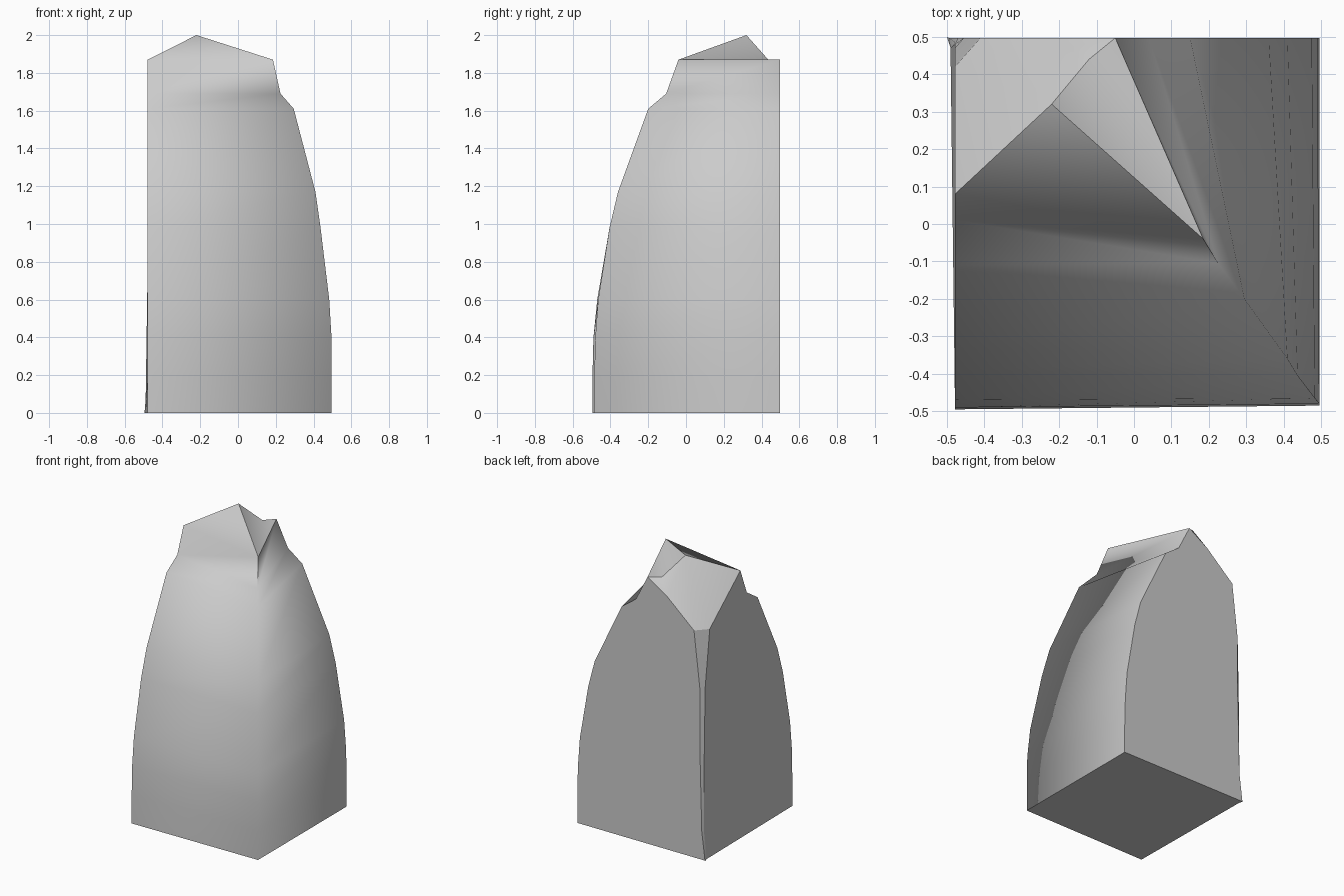
import bpy, bmesh

if "Cube" in bpy.data.objects:
    bpy.data.objects.remove(bpy.data.objects["Cube"])

# Rings of the curved shell: z, y at left end, corner x, corner y, x at back end
RINGS = [
    (0.00, -0.495, 0.495, -0.485, 0.495),
    (0.20, -0.495, 0.495, -0.485, 0.495),
    (0.40, -0.490, 0.495, -0.480, 0.490),
    (0.60, -0.470, 0.483, -0.465, 0.475),
    (0.98, -0.390, 0.437, -0.405, 0.410),
    (1.17, -0.330, 0.410, -0.360, 0.360),
    (1.61, -0.110, 0.295, -0.200, 0.150),
    (1.69, 0.010, 0.225, -0.105, 0.040),
    (1.87, 0.080, 0.185, -0.040, -0.050),
]
# Narrow bevel on the back left corner: z, x on back face, y on left face
BEVEL = [(0.0, -0.495, 0.47), (0.2, -0.47, 0.485), (0.8, -0.455, 0.48),
         (1.2, -0.455, 0.47), (1.59, -0.41, 0.42)]
LEFT, BACK = -0.478, 0.497

bm = bmesh.new()
groups = {}


def vert(x, y, z):
    return bm.verts.new((x, y, z))


def face(group, *verts):
    f = bm.faces.new(verts)
    f.smooth = True
    groups[f] = group


# Curved front and right walls
left = [vert(LEFT, yl, z) for z, yl, *_ in RINGS]
corner = [vert(xr, yr, z) for z, _, xr, yr, _ in RINGS]
back = [vert(xb, BACK, z) for z, *_, xb in RINGS]
for i in range(len(RINGS) - 1):
    face("shell", left[i], corner[i], corner[i + 1], left[i + 1])
    face("shell", corner[i], back[i], back[i + 1], corner[i + 1])

# Bevel strip
bev_back = [vert(x, BACK, z) for z, x, _ in BEVEL]
bev_left = [vert(LEFT, y, z) for z, _, y in BEVEL]
for i in range(len(BEVEL) - 1):
    face("bevel", bev_back[i], bev_left[i], bev_left[i + 1], bev_back[i + 1])

# Faceted roof with a notch beside the peak
peak = vert(-0.22, 0.32, 2.0)
notch = vert(-0.12, 0.44, 1.865)
arch = vert(-0.20, BACK, 1.775)
L, F, A = left[-1], corner[-1], back[-1]
face("shell", L, F, peak)
face("notch", peak, F, notch)
face("notch", F, A, notch)
face("roof", notch, A, arch)
face("roof", notch, arch, peak)
face("roof", peak, arch, bev_back[-1])
face("roof", peak, bev_back[-1], bev_left[-1])
face("roof", peak, bev_left[-1], L)

# Flat left, back and bottom faces with a small flared foot
foot = vert(-0.5, 0.5, 0)
face("foot", bev_back[0], foot, bev_left[0])
face("left", *left[::-1], *bev_left)
face("back", *back, arch, *bev_back[::-1])
face("bottom", left[0], bev_left[0], foot, bev_back[0], back[0], corner[0])

# Flare the bevel bottom out to the foot
bev_left[0].co.x = -0.49
bmesh.ops.recalc_face_normals(bm, faces=bm.faces[:])

# Sharp edges where surface groups meet, and along the upper corner crease
top_corner = set(corner[-2:])
for e in bm.edges:
    kinds = {groups[f] for f in e.link_faces}
    e.smooth = len(kinds) == 1 and not set(e.verts) <= top_corner

mesh = bpy.data.meshes.new("quarter_block")
bm.to_mesh(mesh)
bm.free()
obj = bpy.data.objects.new("quarter_block", mesh)
bpy.context.collection.objects.link(obj)
